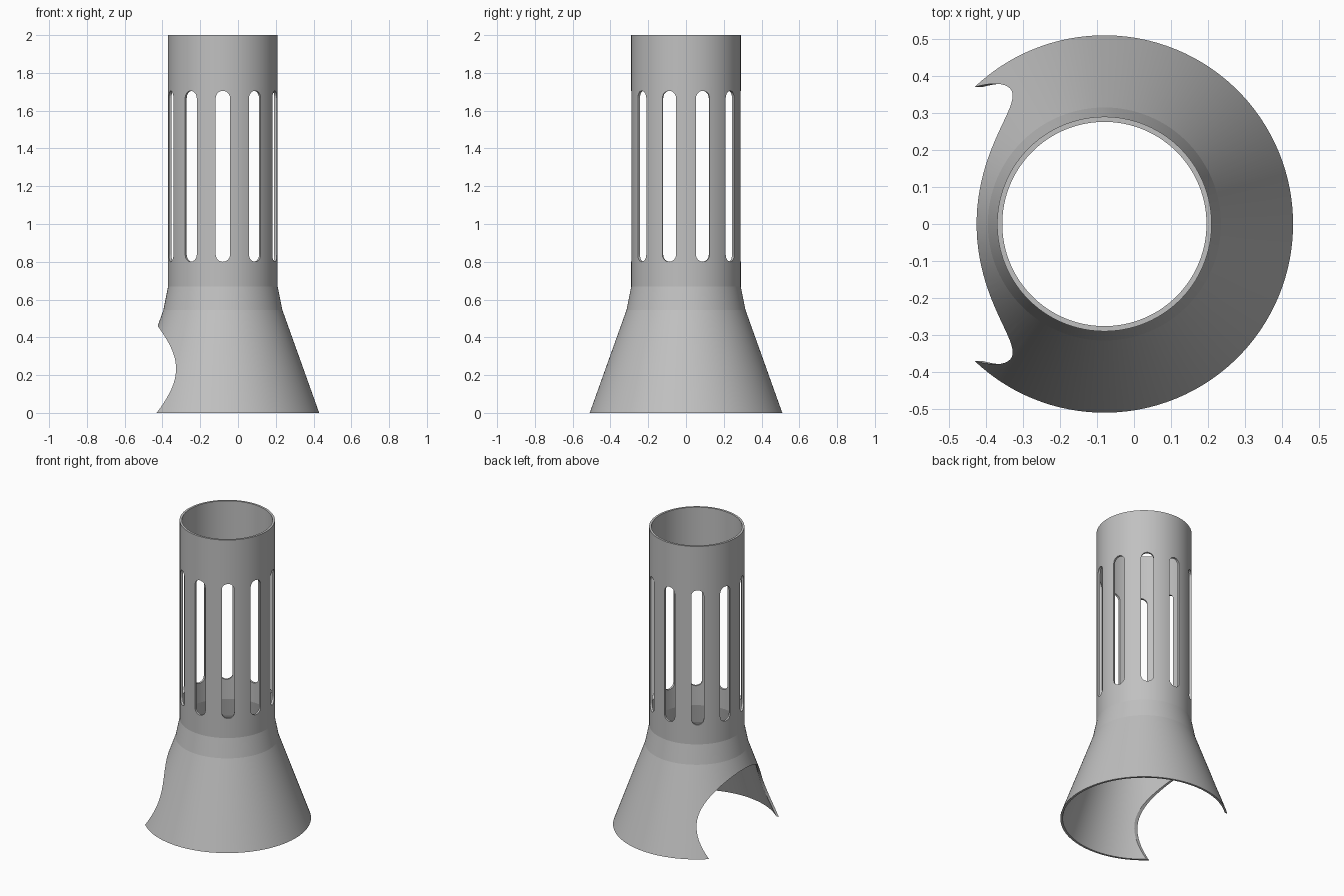
import bpy
import bmesh
from math import sin, cos, pi
from mathutils import Matrix, Vector

AXIS_X = -0.08      # the tube axis sits off centre because one side is cut away
WALL = 0.014
SIDES = 120

cube = bpy.data.objects.get("Cube")
if cube:
    bpy.data.objects.remove(cube)

grey = bpy.data.materials.new("plain grey")
grey.use_nodes = True
colour = (0.53, 0.53, 0.53, 1)
grey.diffuse_color = colour
grey.node_tree.nodes["Principled BSDF"].inputs["Base Color"].default_value = colour


def make_object(name, bm):
    bmesh.ops.recalc_face_normals(bm, faces=bm.faces)
    mesh = bpy.data.meshes.new(name)
    bm.to_mesh(mesh)
    bm.free()
    mesh.materials.append(grey)
    obj = bpy.data.objects.new(name, mesh)
    bpy.context.collection.objects.link(obj)
    return obj


def lathe(name, profile):
    """Spin a closed (radius, height) outline around the tube axis."""
    bm = bmesh.new()
    rings = []
    for i in range(SIDES):
        a = 2 * pi * (i + 0.5) / SIDES
        rings.append([bm.verts.new((AXIS_X + r * cos(a), r * sin(a), z)) for r, z in profile])
    n = len(profile)
    for i in range(SIDES):
        here, there = rings[i], rings[(i + 1) % SIDES]
        for k in range(n):
            m = (k + 1) % n
            bm.faces.new((here[k], there[k], there[m], here[m]))
    return make_object(name, bm)


def add_slot(bm, angle, half, low, high):
    """Add a round-ended prism that points outwards at the given angle."""
    steps = 12
    outline = [(half * cos(pi * i / steps), high - half + half * sin(pi * i / steps))
               for i in range(steps + 1)]
    outline += [(-u, low + high - z) for u, z in outline]
    out = Vector((cos(angle), sin(angle), 0))
    side = Vector((-sin(angle), cos(angle), 0))
    centre = Vector((AXIS_X, 0, 0))
    ends = [[bm.verts.new(centre + out * d + side * u + Vector((0, 0, z))) for u, z in outline]
            for d in (0.2, 0.4)]
    n = len(outline)
    bm.faces.new(ends[0])
    bm.faces.new(ends[1])
    for i in range(n):
        j = (i + 1) % n
        bm.faces.new((ends[0][i], ends[0][j], ends[1][j], ends[1][i]))


# Flared tube shell: flared skirt, short collar, straight barrel
outer = [(0.51, 0), (0.315, 0.545), (0.29, 0.67), (0.29, 0.78), (0.29, 1.73), (0.29, 2)]
inner = [(r - WALL, z) for r, z in reversed(outer)]
tube = lathe("flared_tube", outer + inner)

# Ten long vent slots around the barrel
bm = bmesh.new()
for i in range(10):
    add_slot(bm, -pi / 2 + i * pi / 5, 0.038, 0.8, 1.705)
slot_cutter = make_object("slot_cutter", bm)

# Round bite through one side of the skirt
bm = bmesh.new()
place = Matrix.Translation((-0.55, 0, 0.081)) @ Matrix.Rotation(pi / 2, 4, 'Y')
bmesh.ops.create_cone(bm, cap_ends=True, segments=96, radius1=0.379, radius2=0.379,
                      depth=0.8, matrix=place)
arch_cutter = make_object("arch_cutter", bm)

# Cut the openings, then keep only the finished shell
bpy.context.view_layer.objects.active = tube
tube.select_set(True)
for cutter in (slot_cutter, arch_cutter):
    cutter.hide_render = True
    mod = tube.modifiers.new(cutter.name, 'BOOLEAN')
    mod.operation = 'DIFFERENCE'
    mod.solver = 'EXACT'
    mod.object = cutter
    bpy.ops.object.modifier_apply(modifier=mod.name)
    bpy.data.objects.remove(cutter)

bpy.ops.object.shade_smooth_by_angle(angle=pi / 36)
